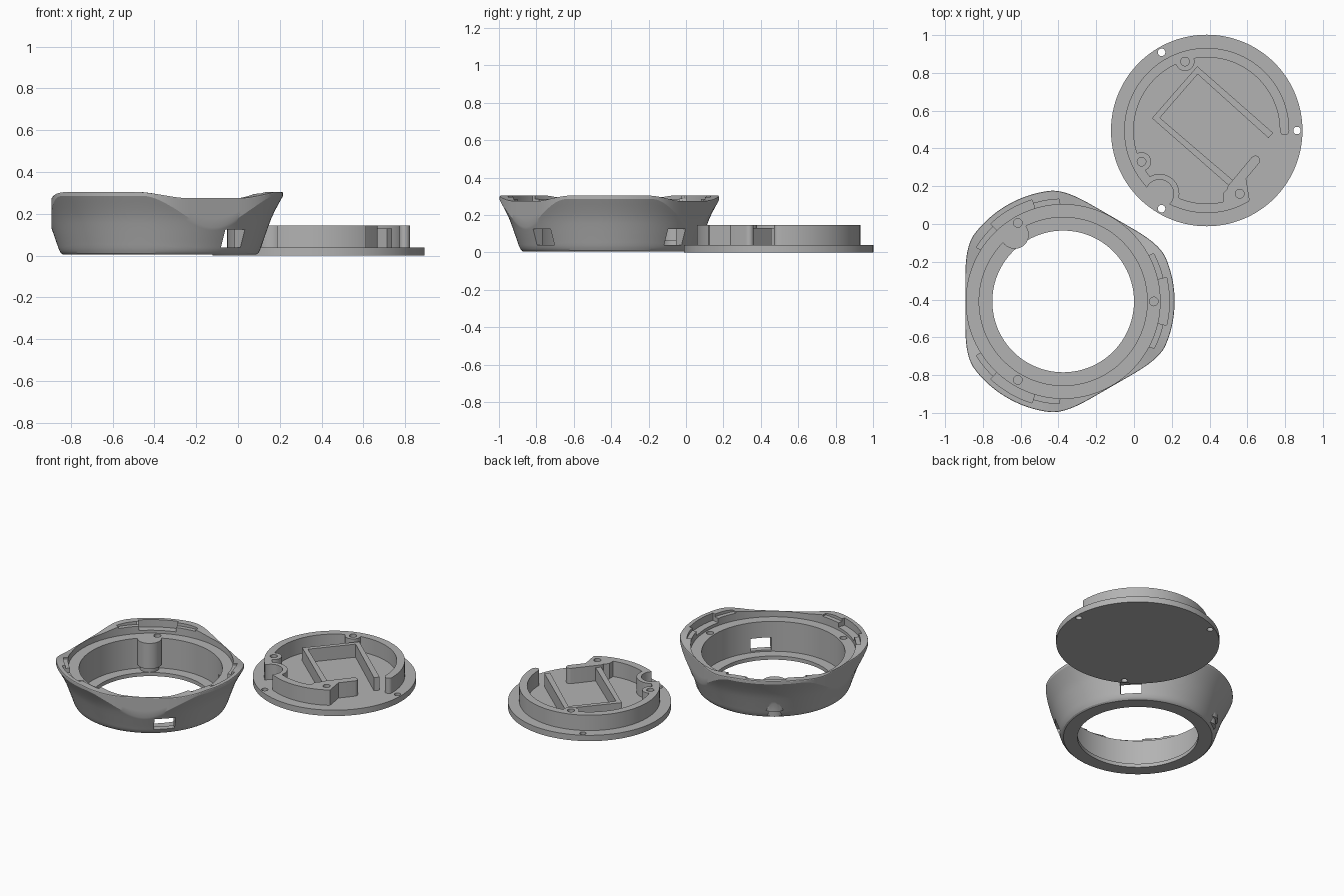
import bpy, bmesh, math
from math import sin, cos, pi, radians
from mathutils import Vector

if "Cube" in bpy.data.objects:
    bpy.data.objects.remove(bpy.data.objects["Cube"])

grey = bpy.data.materials.new("plain_grey")
grey.diffuse_color = (0.45, 0.45, 0.45, 1)
grey.use_nodes = True
grey.node_tree.nodes["Principled BSDF"].inputs["Base Color"].default_value = grey.diffuse_color

RING = Vector((-0.375, -0.41))   # centre of the housing
LID = Vector((0.385, 0.495))     # centre of the lid
LOBES = [0, 120, 240]


def make(name, bm):
    bmesh.ops.recalc_face_normals(bm, faces=bm.faces)
    me = bpy.data.meshes.new(name)
    bm.to_mesh(me)
    bm.free()
    ob = bpy.data.objects.new(name, me)
    bpy.context.collection.objects.link(ob)
    me.materials.append(grey)
    return ob


def prism(name, pts, z0, z1):
    bm = bmesh.new()
    f = bm.faces.new([bm.verts.new((p[0], p[1], z0)) for p in pts])
    r = bmesh.ops.extrude_face_region(bm, geom=[f])
    vs = [v for v in r["geom"] if isinstance(v, bmesh.types.BMVert)]
    bmesh.ops.translate(bm, verts=vs, vec=(0, 0, z1 - z0))
    return make(name, bm)


def polar(c, r, deg):
    return (c[0] + r * cos(radians(deg)), c[1] + r * sin(radians(deg)))


def disc(name, c, r, z0, z1, n=32):
    return prism(name, [polar(c, r, 360 * i / n) for i in range(n)], z0, z1)


def sector(name, c, r0, r1, a0, a1, z0, z1, n=24):
    ang = [a0 + (a1 - a0) * i / n for i in range(n + 1)]
    return prism(name, [polar(c, r1, a) for a in ang] + [polar(c, r0, a) for a in reversed(ang)], z0, z1)


def capsule(name, a, b, r, z0, z1):
    d = math.degrees(math.atan2(b[1] - a[1], b[0] - a[0]))
    pts = [polar(b, r, d - 90 + 15 * i) for i in range(13)]
    pts += [polar(a, r, d + 90 + 15 * i) for i in range(13)]
    return prism(name, pts, z0, z1)


def combine(target, tool, op):
    m = target.modifiers.new("b", "BOOLEAN")
    m.operation, m.object, m.solver = op, tool, "EXACT"
    bpy.context.view_layer.objects.active = target
    bpy.ops.object.modifier_apply(modifier=m.name)
    bpy.data.objects.remove(tool)


def add(t, tool):
    combine(t, tool, "UNION")


def cut(t, tool):
    combine(t, tool, "DIFFERENCE")


# Housing: flared round profile clipped by a rounded three-lobed plan
FLARE = [(0.005, 0.462), (0.012, 0.472), (0.03, 0.482), (0.06, 0.492), (0.10, 0.506),
         (0.14, 0.52), (0.18, 0.535), (0.22, 0.554), (0.26, 0.576), (0.285, 0.59), (0.32, 0.61)]


def flare(z):
    for (z0, r0), (z1, r1) in zip(FLARE, FLARE[1:]):
        if z <= z1:
            return r0 + (r1 - r0) * (z - z0) / (z1 - z0)
    return FLARE[-1][1]


def flare_height(r):
    for (z0, r0), (z1, r1) in zip(FLARE, FLARE[1:]):
        if r <= r1:
            return z0 + (z1 - z0) * (r - r0) / (r1 - r0)
    return FLARE[-1][0]


def plan(t):
    a, b, k = 0.59, 0.518 / cos(radians(60 - t)), 0.06
    h = max(k - abs(a - b), 0) / k
    return min(a, b) - h * h * k / 4


def rim_height(t):
    s = min(max((t - 18) / 27, 0), 1)
    return 0.275 + 0.03 * (1 - s * s * (3 - 2 * s))


bm = bmesh.new()
N, cols = 180, []
for i in range(N):
    deg = 360 * i / N
    t = abs((deg + 60) % 120 - 60)
    top, p = rim_height(t), plan(t)
    zc = min(flare_height(p), top - 0.008)
    low = [0.005 + (zc - 0.005) * (j / 14) ** 1.4 for j in range(15)]
    prof = [(0.375, 0.005)] + [(min(flare(z), p), z) for z in low]
    prof += [(p, zc + (top - 0.004 - zc) * j / 3) for j in (1, 2, 3)] + [(p - 0.002, top)]
    prof += [(0.513, top), (0.513, 0.235), (0.445, 0.235), (0.445, 0.03), (0.375, 0.03)]
    cols.append([bm.verts.new((*polar(RING, r, deg), z)) for r, z in prof])
for i in range(N):
    a, b = cols[i], cols[(i + 1) % N]
    for j in range(len(a)):
        k = (j + 1) % len(a)
        bm.faces.new((a[j], b[j], b[k], a[k]))
housing = make("housing", bm)

# Boss on the inner wall, with a narrower foot
boss = polar(RING, 0.437, 126)
add(housing, disc("boss", boss, 0.075, 0.06, 0.2349))
add(housing, disc("boss_foot", boss, 0.06, 0.02, 0.07))

# Lobe steps, latch slots, screw holes and the two side windows
for a in LOBES:
    cut(housing, sector("step", RING, 0.50, 0.542, a - 28, a + 28, 0.285, 0.4))
    cut(housing, sector("slot", RING, 0.50, 0.562, a - 13, a + 13, 0.255, 0.4))
    cut(housing, disc("screw_hole", polar(RING, 0.48, a), 0.023, 0.12, 0.4, 20))
for a in (45, -45):
    u = Vector((cos(radians(a)), sin(radians(a))))
    v = Vector((-u.y, u.x)) * 0.066
    cut(housing, prism("window", [RING + u * 0.41 - v, RING + u * 0.65 - v,
                                  RING + u * 0.65 + v, RING + u * 0.41 + v], 0.04, 0.125))

# Lid plate with three screw holes
plate = disc("lid_plate", LID, 0.507, 0, 0.04, 128)
for a in LOBES:
    cut(plate, disc("hole", polar(LID, 0.478, a), 0.02, -0.1, 0.1, 20))

# Locating wall: open ring, screw bosses, hooked end and a notch for the housing boss
H0, H1 = 0.035, 0.145
wall = sector("lid_wall", LID, 0.387, 0.437, 0, 301, H0, H1, 110)
add(wall, disc("end", polar(LID, 0.412, 0), 0.025, H0, H1, 24))
notch = (0.135, 0.16)
add(wall, disc("notch_wall", notch, 0.105, H0, H1))
pegs = [(0.27, 0.86), (0.04, 0.33)]
for p in pegs:
    add(wall, disc("peg", p, 0.05, H0, H1))
add(wall, prism("end_block", [(0.47, 0.085), (0.54, 0.09), (0.612, 0.125), (0.594, 0.238),
                              (0.54, 0.235), (0.47, 0.16)], H0, H1))
add(wall, capsule("arm", (0.52, 0.19), (0.642, 0.337), 0.025, H0, H1))
cut(wall, sector("outer_trim", LID, 0.4375, 0.60, 200, 275, 0, 0.2, 60))
cut(wall, disc("notch", notch, 0.075, 0, 0.2))
cut(wall, disc("notch_mouth", (0.10, 0.115), 0.075, 0, 0.2))
for p in pegs + [(0.56, 0.16)]:
    cut(wall, disc("peg_hole", p, 0.023, 0.06, 0.2, 20))

# Three-sided holder for the inner component
holder = prism("holder", [(0.095, 0.56), (0.50, 0.205), (0.523, 0.232), (0.137, 0.562),
                          (0.337, 0.793), (0.712, 0.455), (0.737, 0.482), (0.335, 0.835)], H0, 0.13)

# Keep sharp edges, smooth the curved skins
for ob in (housing, plate, wall, holder):
    bpy.ops.object.select_all(action="DESELECT")
    ob.select_set(True)
    bpy.context.view_layer.objects.active = ob
    bpy.ops.object.shade_smooth_by_angle(angle=radians(25))
